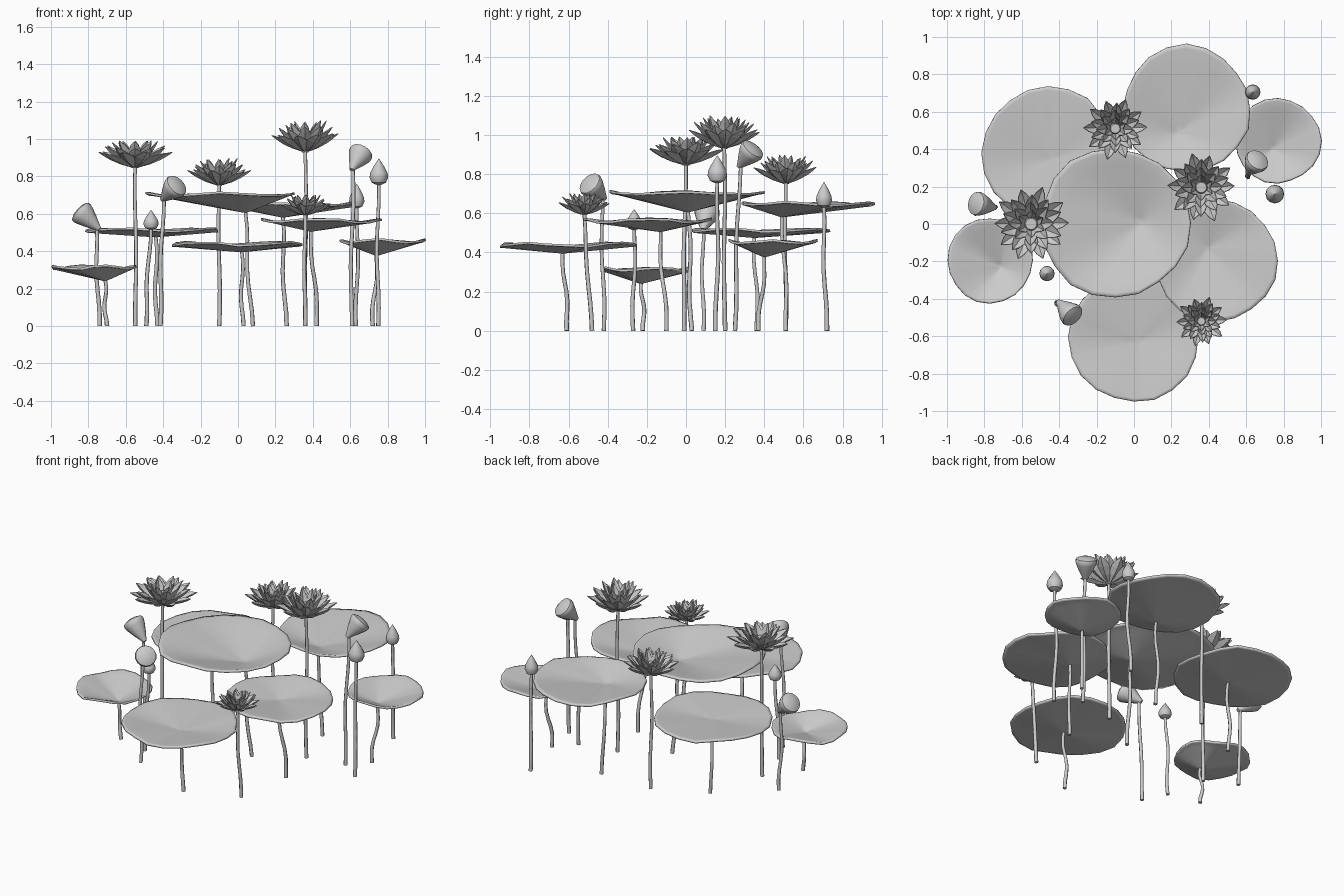
import bpy, math, random
from mathutils import Vector

if "Cube" in bpy.data.objects:
    bpy.data.objects.remove(bpy.data.objects["Cube"])
random.seed(4)


def make(name, verts, faces, thick=0, offset=0, smooth=True):
    me = bpy.data.meshes.new(name)
    me.from_pydata([tuple(v) for v in verts], [], faces)
    me.update()
    ob = bpy.data.objects.new(name, me)
    bpy.context.collection.objects.link(ob)
    if smooth:
        for p in me.polygons:
            p.use_smooth = True
    if thick:
        m = ob.modifiers.new("thickness", 'SOLIDIFY')
        m.thickness, m.offset = thick, offset
    return ob


def lathe(name, profile, origin, axis=(0, 0, 1), n=12):
    """Revolve (radius, height) points around an axis through origin."""
    q = Vector((0, 0, 1)).rotation_difference(Vector(axis))
    o = Vector(origin)
    verts = [o + q @ Vector((r * math.cos(math.tau * i / n), r * math.sin(math.tau * i / n), h))
             for r, h in profile for i in range(n)]
    faces = [(k * n + i, k * n + (i + 1) % n, (k + 1) * n + (i + 1) % n, (k + 1) * n + i)
             for k in range(len(profile) - 1) for i in range(n)]
    faces += [tuple(range(n))[::-1], tuple(range((len(profile) - 1) * n, len(profile) * n))]
    ob = make(name, verts, faces)
    ob.data.set_sharp_from_angle(angle=math.radians(40))
    return ob


def stem(name, base, top, wobble=0.012, r=0.0115):
    """Slightly crooked tube from the ground to the head."""
    a, b = Vector((*base, 0)), Vector(top)
    cu = bpy.data.curves.new(name, 'CURVE')
    cu.dimensions = '3D'
    cu.bevel_depth, cu.bevel_resolution, cu.use_fill_caps = r, 1, True
    sp = cu.splines.new('POLY')
    sp.points.add(8)
    ph, ph2 = random.uniform(0, 6.28), random.uniform(0, 6.28)
    for i, p in enumerate(sp.points):
        t = i / 8
        w = wobble * math.sin(math.pi * t)
        v = a.lerp(b, t) + Vector((w * math.sin(ph + 5 * t), w * math.sin(ph2 + 5 * t), 0))
        p.co = (*v, 1)
        p.radius = 1.05 - 0.2 * t
    bpy.context.collection.objects.link(bpy.data.objects.new(name, cu))


def leaf(name, c, r, rim, apex, base):
    """Funnel-shaped pad with an uneven rim; apex is off centre."""
    n, A = 20, Vector(apex)
    ph = random.uniform(0, 6.28)
    rings = (0.08, 0.3, 0.55, 0.8, 0.95, 1.0)
    edge = []
    for i in range(n):
        a = math.tau * i / n
        rr = r * (1 + 0.018 * math.sin(3 * a + ph) + random.uniform(-0.012, 0.012))
        z = rim + 0.008 * math.sin(4 * a + ph) + random.uniform(-0.004, 0.004)
        edge.append(Vector((c[0] + rr * math.cos(a), c[1] + rr * math.sin(a), z)))
    verts = [A]
    for t in rings:
        for e in edge:
            v = A.lerp(e, t)
            v.z = A.z + (e.z - A.z) * (t if t < 0.96 else 0.97)
            verts.append(v)
    faces = [(0, 1 + i, 1 + (i + 1) % n) for i in range(n)]
    for k in range(len(rings) - 1):
        for i in range(n):
            j = (i + 1) % n
            faces.append((1 + k * n + i, 1 + (k + 1) * n + i, 1 + (k + 1) * n + j, 1 + k * n + j))
    ob = make(name, verts, faces, 0.012)
    ob.data.set_sharp_from_angle(angle=math.radians(40))
    stem(name + "_stem", base, A)


def flower(name, c, z0, R, H, base):
    """Tiers of pointed cupped petals around a seed head."""
    verts, faces = [], []
    rows = ((0, 0.25), (0.3, 0.75), (0.6, 1.0), (0.82, 0.62), (1, 0.03))
    tiers = ((10, 1.0, 0.58, 0.19), (10, 0.82, 0.78, 0.18), (8, 0.6, 0.95, 0.16), (6, 0.38, 0.92, 0.13))
    for k, (n, reach, h, w) in enumerate(tiers):
        for i in range(n):
            a = math.tau * (i + 0.5 * (k % 2)) / n + random.uniform(-0.07, 0.07)
            d, s = Vector((math.cos(a), math.sin(a), 0)), Vector((-math.sin(a), math.cos(a), 0))
            L, hh = R * reach * random.uniform(0.93, 1.04), H * h * random.uniform(0.88, 1.05)
            b = len(verts)
            for t, wf in rows:
                rad = 0.1 * R * (1 - t) ** 2 + 2 * t * (1 - t) * 0.62 * L + t * t * L
                z = z0 + 0.03 * H * k + 2 * t * (1 - t) * 0.28 * hh + t * t * hh
                for u in (-1, 0, 1):
                    verts.append(Vector((c[0], c[1], z + 0.1 * R * wf * abs(u))) + d * (rad - 0.04 * R * abs(u) * wf)
                                 + s * (u * w * R * wf))
            for r in range(4):
                for q in (0, 1):
                    p = b + r * 3 + q
                    faces.append((p, p + 1, p + 4, p + 3))
    make(name + "_petals", verts, faces, 0.004, smooth=False)
    o = (c[0], c[1], z0)
    lathe(name + "_stamens", [(0.1 * R, 0), (0.26 * R, 0.42 * H), (0.22 * R, 0.42 * H), (0.1 * R, 0.1 * H)], o, n=14)
    lathe(name + "_seed_head", [(0.09 * R, -0.04 * H), (0.12 * R, 0.2 * H), (0.18 * R, 0.48 * H), (0.15 * R, 0.54 * H)], o)
    stem(name + "_stem", base, (c[0], c[1], z0 + 0.01), 0.006)


def pod(name, narrow, wide, base):
    """Tilted seed pod: flared cone with a domed cap."""
    a, b = Vector(narrow), Vector(wide)
    L = (b - a).length
    lathe(name, [(0.012, -0.02), (0.026, 0.1 * L), (0.042, 0.4 * L), (0.06, 0.8 * L), (0.066, L),
                 (0.062, L + 0.014), (0.04, L + 0.024), (0.012, L + 0.028)], a, b - a, 14)
    stem(name + "_stem", base, a, 0.01)


def bud(name, c, z0, z1, r, base):
    """Pointed teardrop bud."""
    h = z1 - z0
    lathe(name, [(0.25 * r, 0), (0.75 * r, 0.08 * h), (r, 0.28 * h), (0.92 * r, 0.46 * h),
                 (0.6 * r, 0.68 * h), (0.25 * r, 0.88 * h), (0.02 * r, h)], (*c, z0))
    stem(name + "_stem", base, (*c, z0 + 0.01), 0.01)


# Leaves: centre, radius, rim height, apex, stem base
leaf("leaf_centre", (-0.1, 0.005), 0.4, 0.705, (0.04, 0.01, 0.61), (0.08, 0.03))
leaf("leaf_back_right", (0.28, 0.615), 0.34, 0.65, (0.24, 0.49, 0.585), (0.26, 0.51))
leaf("leaf_back_left", (-0.46, 0.38), 0.355, 0.515, (-0.44, 0.35, 0.48), (-0.43, 0.36))
leaf("leaf_front_right", (0.44, -0.195), 0.325, 0.565, (0.39, -0.13, 0.51), (0.42, -0.1))
leaf("leaf_front", (0.0, -0.605), 0.348, 0.44, (0.02, -0.63, 0.4), (0.03, -0.61))
leaf("leaf_left", (-0.77, -0.195), 0.228, 0.315, (-0.71, -0.23, 0.245), (-0.7, -0.22))
leaf("leaf_right", (0.77, 0.445), 0.228, 0.455, (0.74, 0.4, 0.38), (0.72, 0.37))

# Open flowers: centre, base height, radius, height, stem base
flower("flower_left", (-0.55, 0.0), 0.85, 0.2, 0.135, (-0.55, -0.01))
flower("flower_back", (-0.1, 0.51), 0.755, 0.165, 0.135, (-0.1, 0.51))
flower("flower_tall", (0.36, 0.195), 0.935, 0.186, 0.155, (0.36, 0.2))
flower("flower_front", (0.36, -0.52), 0.595, 0.132, 0.105, (0.36, -0.48))

# Seed pods: narrow end, wide end, stem base
pod("pod_left", (-0.755, 0.09, 0.53), (-0.835, 0.108, 0.605), (-0.74, 0.09))
pod("pod_front", (-0.395, -0.425, 0.685), (-0.335, -0.485, 0.745), (-0.415, -0.42))
pod("pod_right", (0.615, 0.28, 0.85), (0.655, 0.335, 0.92), (0.61, 0.25))

# Closed buds: centre, bottom, top, radius, stem base
bud("bud_front", (-0.465, -0.265), 0.515, 0.62, 0.041, (-0.49, -0.27))
bud("bud_right", (0.753, 0.16), 0.755, 0.895, 0.05, (0.75, 0.15))
bud("bud_back", (0.635, 0.705), 0.63, 0.76, 0.041, (0.63, 0.72))
